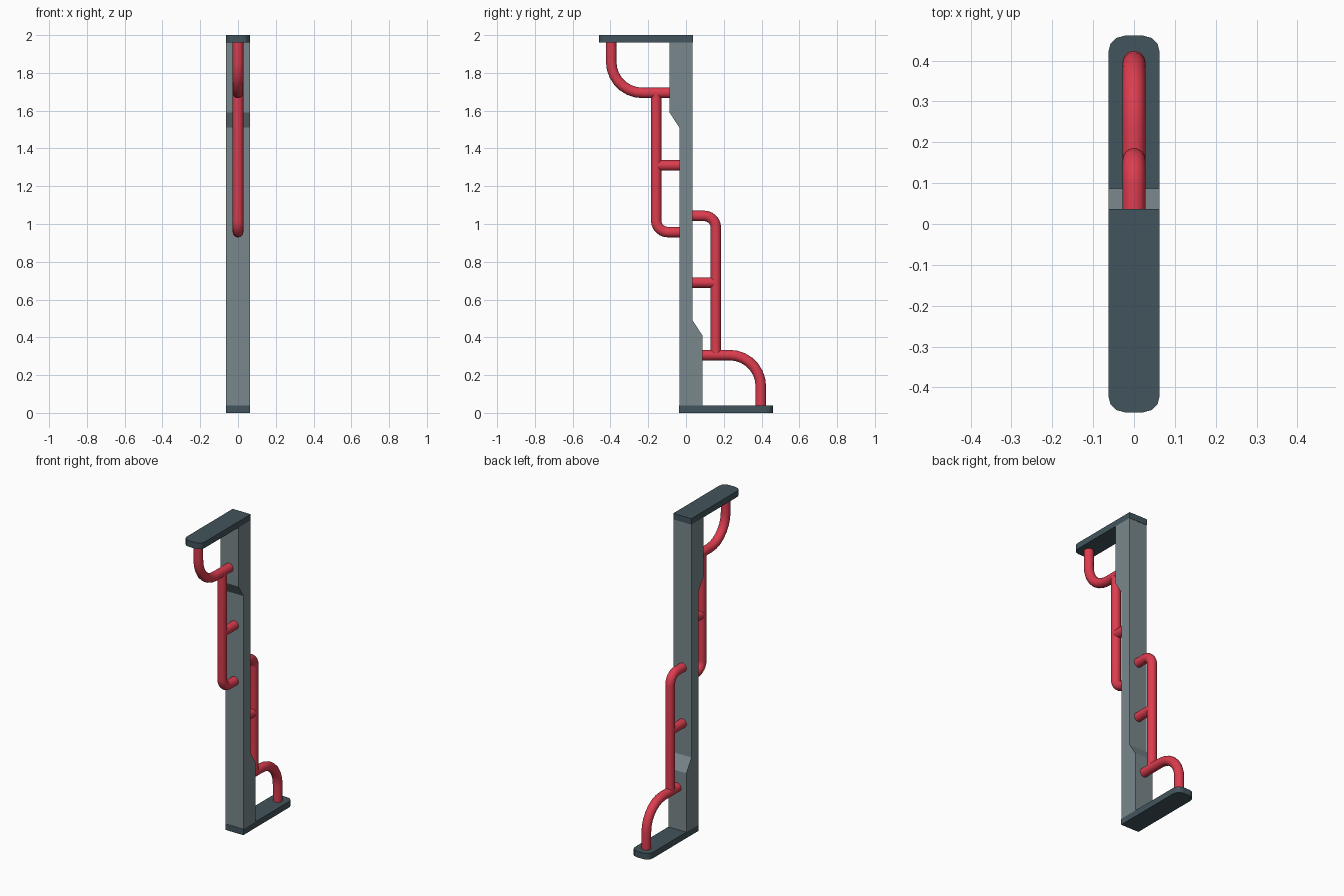
import bpy, bmesh, math
from mathutils import Vector

if "Cube" in bpy.data.objects:
    bpy.data.objects.remove(bpy.data.objects["Cube"])


def material(name, rgb):
    m = bpy.data.materials.new(name)
    m.diffuse_color = (*rgb, 1)
    m.use_nodes = True
    m.node_tree.nodes["Principled BSDF"].inputs["Base Color"].default_value = m.diffuse_color
    return m


GREY = material("post grey", (0.19, 0.245, 0.26))
DARK = material("plate dark slate", (0.055, 0.09, 0.108))
RED = material("tube red", (0.72, 0.046, 0.078))

HALF_W = 0.063      # half width of post and plates
TUBE_R = 0.028


def finish(mesh, name, mat):
    ob = bpy.data.objects.new(name, mesh)
    bpy.context.collection.objects.link(ob)
    mesh.materials.append(mat)
    return ob


def prism(name, pts, direction, mat):
    """Extrude a closed outline of 3D points along a direction."""
    bm = bmesh.new()
    face = bm.faces.new([bm.verts.new(p) for p in pts])
    ext = bmesh.ops.extrude_face_region(bm, geom=[face])
    moved = [v for v in ext["geom"] if isinstance(v, bmesh.types.BMVert)]
    bmesh.ops.translate(bm, verts=moved, vec=direction)
    bmesh.ops.recalc_face_normals(bm, faces=bm.faces)
    mesh = bpy.data.meshes.new(name)
    bm.to_mesh(mesh)
    bm.free()
    return finish(mesh, name, mat)


def tube(name, path, mat, sides=18):
    """Sweep a circle along a path in the y-z plane, mitred at each bend."""
    bm = bmesh.new()
    pts = [Vector((0, y, z)) for y, z in path]
    rings = []
    for i, p in enumerate(pts):
        a = (p - pts[i - 1]).normalized() if i else None
        b = (pts[i + 1] - p).normalized() if i < len(pts) - 1 else None
        a, b = a or b, b or a
        t = (a + b).normalized()
        n = Vector((0, -t.z, t.y)) / t.dot(a)
        rings.append([bm.verts.new(p + TUBE_R * (
            math.cos(k * math.tau / sides) * Vector((1, 0, 0)) +
            math.sin(k * math.tau / sides) * n)) for k in range(sides)])
    for r, s in zip(rings, rings[1:]):
        for k in range(sides):
            j = (k + 1) % sides
            bm.faces.new((r[k], r[j], s[j], s[k])).smooth = True
    bm.faces.new(rings[0])
    bm.faces.new(rings[-1])
    bmesh.ops.recalc_face_normals(bm, faces=bm.faces)
    for e in bm.edges:
        e.smooth = e.calc_face_angle(0) < math.radians(40)
    mesh = bpy.data.meshes.new(name)
    bm.to_mesh(mesh)
    bm.free()
    return finish(mesh, name, mat)


def arc(cy, cz, r, start, end, n):
    return [(cy + r * math.cos(math.radians(start + (end - start) * i / n)),
             cz + r * math.sin(math.radians(start + (end - start) * i / n)))
            for i in range(n + 1)]


# Post: thin middle, stepped thicker at the foot (back) and head (front)
half = [(-0.035, 0.038), (0.087, 0.038), (0.087, 0.41), (0.035, 0.49)]
outline = half + [(-y, 2 - z) for y, z in half]
prism("post", [(-HALF_W, y, z) for y, z in outline], (2 * HALF_W, 0, 0), GREY)

# The lower half repeats at the top, turned half way round the x axis
for label, flip in (("lower", False), ("upper", True)):
    def place(path):
        return [(-y, 2 - z) for y, z in path] if flip else path

    # End plate with rounded outer corners
    corner = [(0.023 + 0.04 * math.cos(a), 0.421 + 0.04 * math.sin(a))
              for a in (i * math.pi / 6 for i in range(4))]
    plate = [(HALF_W, -0.037)] + corner + \
            [(-x, y) for x, y in reversed(corner)] + [(-HALF_W, -0.037)]
    s, z0 = (-1, 1.962) if flip else (1, 0)
    prism(label + "_plate", [(x, s * y, z0) for x, y in plate], (0, 0, 0.038), DARK)

    # Large curved brace from post to plate
    tube(label + "_curved_brace",
         place([(0.087, 0.306)] + arc(0.231, 0.141, 0.165, 90, 0, 7) + [(0.396, 0.038)]), RED)

    # Upright grab rail bending into the post
    tube(label + "_grab_rail",
         place([(0.158, 0.306)] + arc(0.096, 0.981, 0.062, 0, 90, 6) + [(0.035, 1.043)]), RED)

    # Short rung between post and rail
    tube(label + "_rung", place([(0.035, 0.69), (0.158, 0.69)]), RED)
